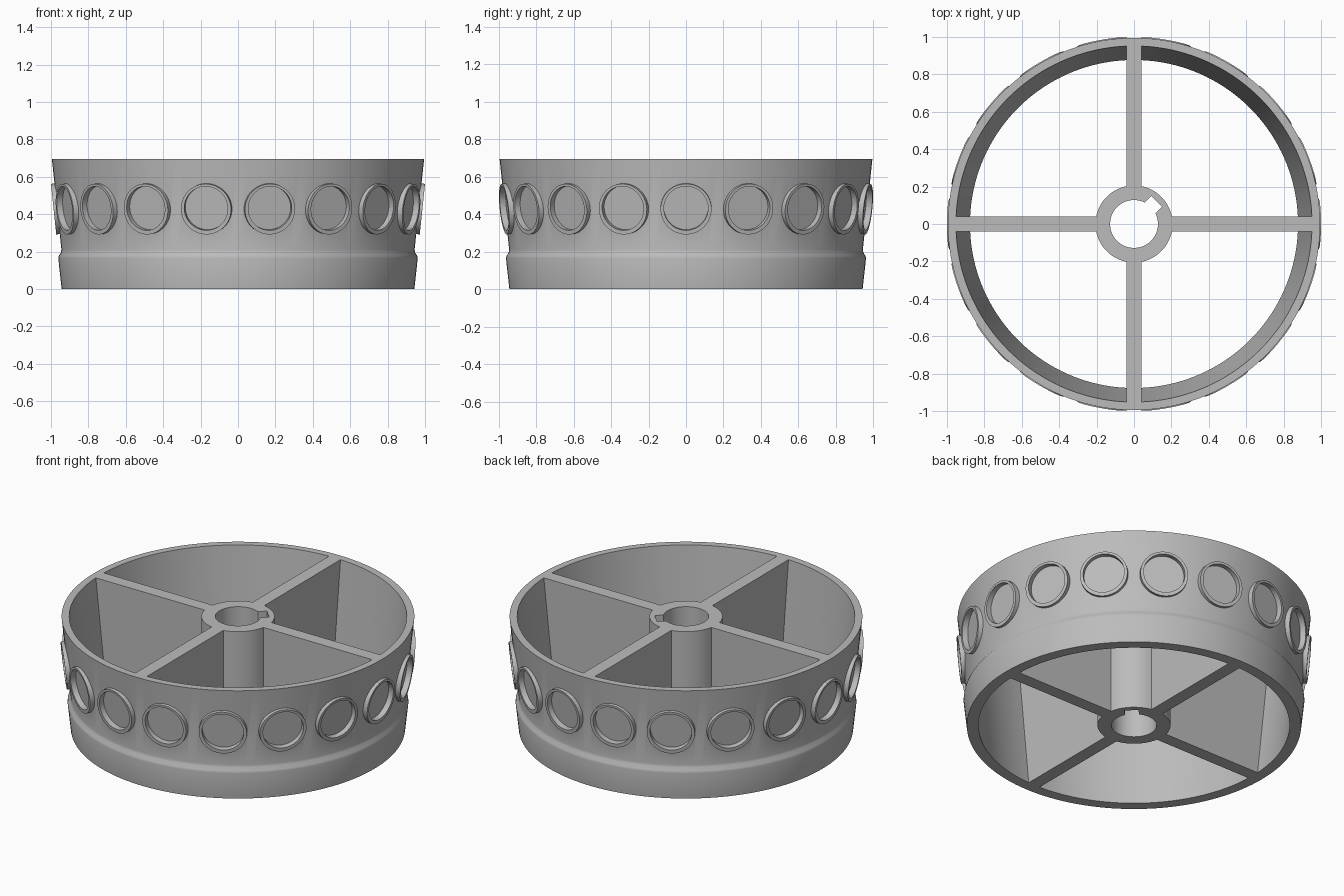
import bpy, bmesh
from math import sin, cos, asin, pi, radians, atan
from mathutils import Matrix, Vector

cube = bpy.data.objects.get("Cube")
if cube:
    bpy.data.objects.remove(cube, do_unlink=True)

HEIGHT = 0.695
HALF_SPOKE = 0.04
HUB_R = 0.206
BORE_R = 0.128
SLOPE = 0.105          # outward taper of the wall

grey = bpy.data.materials.new("plain grey")
grey.use_nodes = True
COLOUR = (0.5, 0.5, 0.5, 1)
grey.diffuse_color = COLOUR
grey.node_tree.nodes["Principled BSDF"].inputs["Base Color"].default_value = COLOUR


def make_object(name, bm):
    bmesh.ops.recalc_face_normals(bm, faces=bm.faces)
    mesh = bpy.data.meshes.new(name)
    bm.to_mesh(mesh)
    bm.free()
    mesh.materials.append(grey)
    obj = bpy.data.objects.new(name, mesh)
    bpy.context.collection.objects.link(obj)
    return obj


def add_loft(bm, loops):
    """Close a stack of equal-length point loops into a solid."""
    rings = [[bm.verts.new(p) for p in loop] for loop in loops]
    n = len(rings[0])
    for low, high in zip(rings, rings[1:]):
        for i in range(n):
            j = (i + 1) % n
            bm.faces.new((low[i], low[j], high[j], high[i]))
    bm.faces.new(rings[0][::-1])
    bm.faces.new(rings[-1])


def arc(radius, start, end, steps, z):
    return [(radius * cos(start + (end - start) * i / steps),
             radius * sin(start + (end - start) * i / steps), z)
            for i in range(steps + 1)]


def combine(target, tool, operation):
    mod = target.modifiers.new(operation, "BOOLEAN")
    mod.operation = operation
    mod.solver = "EXACT"
    mod.object = tool
    tool.hide_render = True
    bpy.context.view_layer.objects.active = target
    bpy.ops.object.modifier_apply(modifier=mod.name)
    bpy.data.objects.remove(tool, do_unlink=True)


def side_discs(name, radius, near, far):
    """Eighteen discs around the wall, square to its taper."""
    bm = bmesh.new()
    for k in range(18):
        place = (Matrix.Rotation(radians(20 * k), 4, "Z")
                 @ Matrix.Translation((0, 0, 0.43))
                 @ Matrix.Translation(((near + far) / 2, 0, 0))
                 @ Matrix.Rotation(pi / 2 + atan(SLOPE), 4, "Y"))
        bmesh.ops.create_cone(bm, cap_ends=True, segments=48, radius1=radius,
                              radius2=radius, depth=far - near, matrix=place)
    return make_object(name, bm)


# Solid tapered drum with a step near the base
bm = bmesh.new()
profile = [(0.943, 0), (0.961, 0.165), (0.958, 0.178), (0.947, 0.195),
           (0.944, 0.21), (0.995, HEIGHT)]
add_loft(bm, [arc(r, 0, 2 * pi, 144, z)[:-1] for r, z in profile])
wheel = make_object("wheel_body", bm)

# Raised round rims on the wall, then the shallow pockets inside them
combine(wheel, side_discs("round_rims", 0.136, 0.937, 0.986), "UNION")
combine(wheel, side_discs("round_pockets", 0.118, 0.953, 1.05), "DIFFERENCE")

# Four openings, leaving the cross of spokes, the hub and the thin wall
bm = bmesh.new()
for q in range(4):
    loops = []
    for z in (-0.05, HEIGHT + 0.05):
        outer = 0.877 + 0.108 * z
        a, b = asin(HALF_SPOKE / outer), asin(HALF_SPOKE / HUB_R)
        turn = q * pi / 2
        loops.append(arc(outer, turn + a, turn + pi / 2 - a, 36, z)
                     + arc(HUB_R, turn + pi / 2 - b, turn + b, 16, z))
    add_loft(bm, loops)
combine(wheel, make_object("openings", bm), "DIFFERENCE")

# Shaft bore with a square keyway
bm = bmesh.new()
loops = []
for z in (-0.05, HEIGHT + 0.05):
    half = asin(HALF_SPOKE / BORE_R)
    along, across = Vector((1, 1, 0)).normalized(), Vector((-1, 1, 0)).normalized()
    key = [along * 0.172 + across * s * HALF_SPOKE + Vector((0, 0, z)) for s in (-1, 1)]
    loops.append(arc(BORE_R, pi / 4 + half, pi / 4 + 2 * pi - half, 48, z) + key)
add_loft(bm, loops)
combine(wheel, make_object("bore", bm), "DIFFERENCE")

# Smooth curved walls, sharp rims
bpy.ops.object.select_all(action="DESELECT")
wheel.select_set(True)
bpy.context.view_layer.objects.active = wheel
bpy.ops.object.shade_smooth_by_angle(angle=radians(35))
